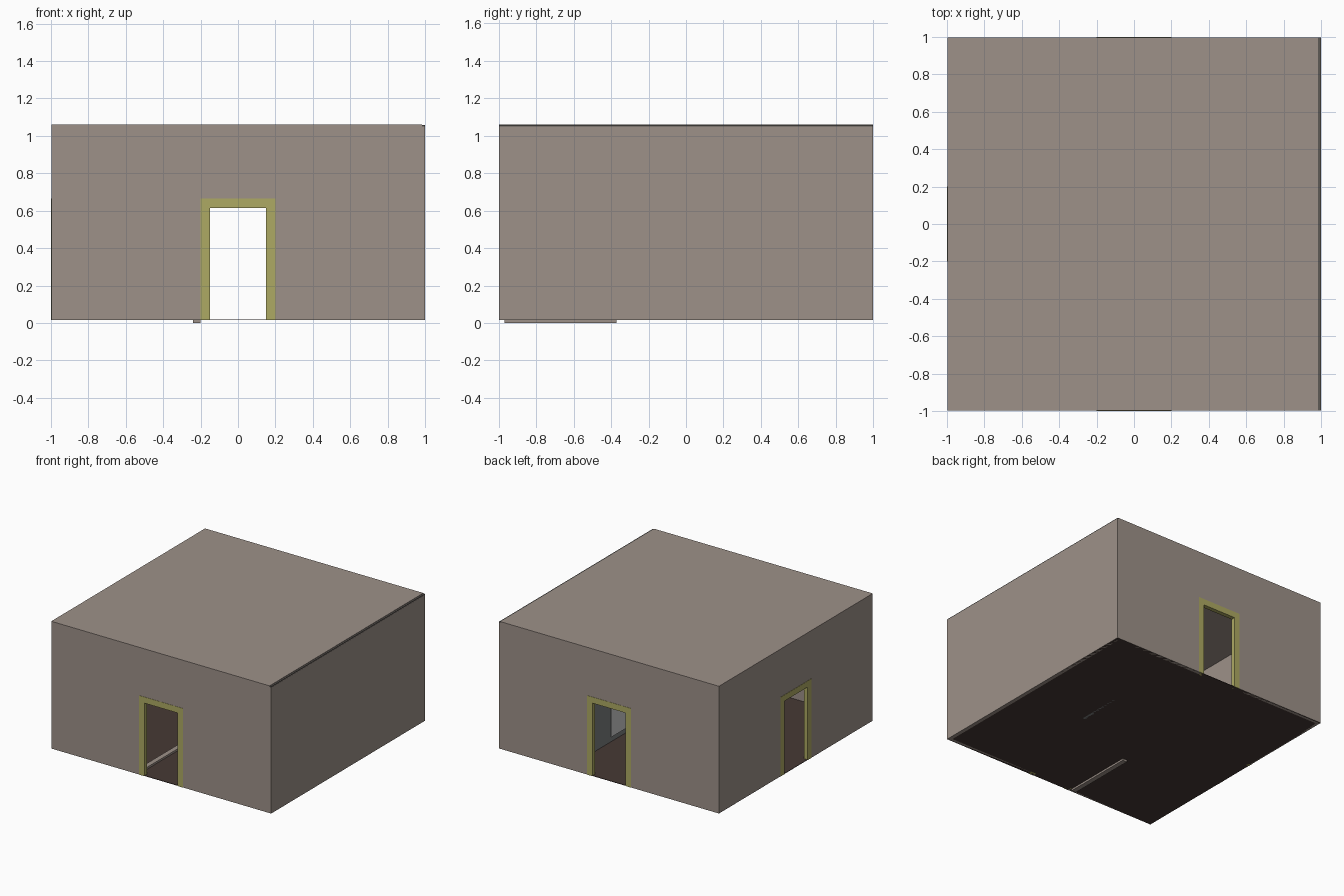
import bpy, bmesh, math
from mathutils import Matrix, Vector

if "Cube" in bpy.data.objects:
    bpy.data.objects.remove(bpy.data.objects["Cube"])

def material(name, rgb):
    m = bpy.data.materials.new(name)
    m.diffuse_color = (*rgb, 1)
    m.use_nodes = True
    m.node_tree.nodes["Principled BSDF"].inputs["Base Color"].default_value = m.diffuse_color
    return m

PLASTER = material("plaster", (0.34, 0.285, 0.25))
FLOOR = material("dark_floor", (0.062, 0.041, 0.035))
TRIM = material("olive_trim", (0.42, 0.40, 0.125))
CAP = material("dark_cap", (0.11, 0.10, 0.09))
GREY = material("grey_panel", (0.20, 0.21, 0.21))
PALE = material("pale_panel", (0.75, 0.75, 0.74))

BASE, TOP, T = 0.015, 1.06, 0.03

def finish(name, bm, mat):
    bmesh.ops.recalc_face_normals(bm, faces=bm.faces)
    me = bpy.data.meshes.new(name)
    bm.to_mesh(me)
    bm.free()
    me.materials.append(mat)
    ob = bpy.data.objects.new(name, me)
    bpy.context.collection.objects.link(ob)
    return ob

def box(name, lo, hi, mat):
    lo, hi = Vector(lo), Vector(hi)
    bm = bmesh.new()
    bmesh.ops.create_cube(bm, size=1, matrix=Matrix.Translation((lo + hi) / 2)
                          @ Matrix.Diagonal((*(hi - lo), 1)))
    return finish(name, bm, mat)

def arch(name, half, top, gap, gap_top, y0, y1, turn, mat):
    """Upright slab with a doorway notch, turned about z to its side."""
    pts = [(-half, BASE), (-gap, BASE), (-gap, gap_top), (gap, gap_top),
           (gap, BASE), (half, BASE), (half, top), (-half, top)]
    bm = bmesh.new()
    face = bm.faces.new([bm.verts.new((x, y0, z)) for x, z in pts])
    ext = bmesh.ops.extrude_face_region(bm, geom=[face])
    verts = [v for v in ext["geom"] if isinstance(v, bmesh.types.BMVert)]
    bmesh.ops.translate(bm, verts=verts, vec=(0, y1 - y0, 0))
    bm.transform(Matrix.Rotation(math.radians(turn), 4, 'Z'))
    return finish(name, bm, mat)

# Three walls with framed doorways
for side, turn, half in (("front", 0, 0.998), ("back", 180, 0.998), ("left", -90, 0.968)):
    arch(side + "_wall", half, TOP - 0.01, 0.18, 0.645, -0.998, -1 + T, turn, PLASTER)
    arch(side + "_door_frame", 0.2, 0.665, 0.15, 0.615, -1.0, -0.995 + T, turn, TRIM)

# Blank right wall with its dark top edge
box("right_wall", (1 - T, -0.998, BASE), (1, 0.998, TOP - 0.01), PLASTER)
box("right_wall_cap", (0.985, -0.998, TOP - 0.01), (0.999, 0.998, TOP - 0.003), CAP)

# Floor and roof slabs
box("floor", (-0.998, -0.997, BASE), (0.998, 0.997, BASE + 0.004), FLOOR)
box("roof", (-0.998, -0.998, TOP - 0.01), (0.985, 0.998, TOP), PLASTER)

# Narrow threshold strip passing through the floor
box("floor_strip", (-0.24, -0.97, 0), (-0.2, -0.37, 0.035), PLASTER)

# Interior divider with a pale panel, glimpsed through the back door
box("divider", (0.38, -0.1, BASE), (0.42, 0.968, TOP - 0.01), GREY)
box("divider_panel", (0.374, 0.05, 0.06), (0.38, 0.43, 0.55), PALE)
